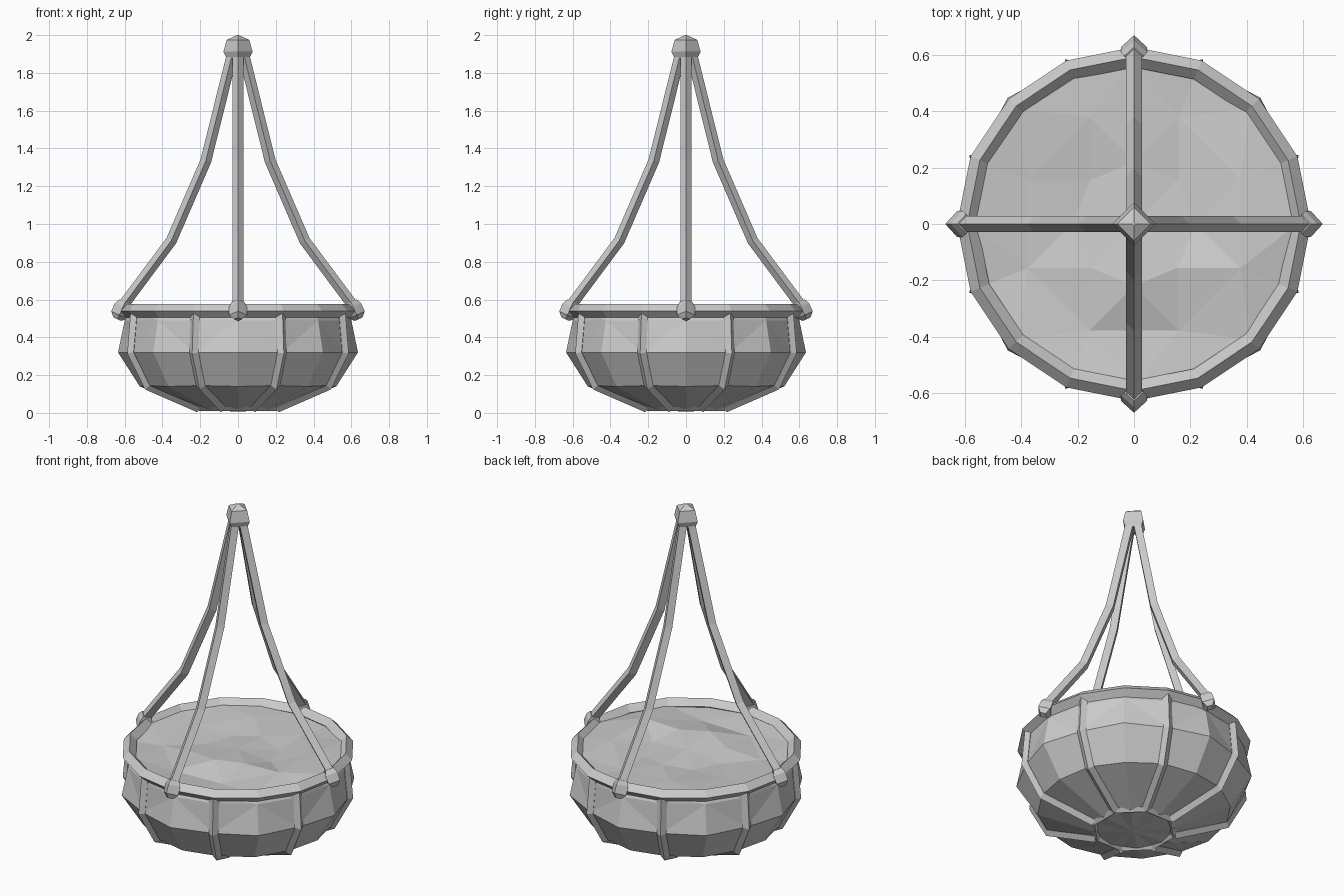
import bpy, bmesh, random
from math import sin, cos, pi
from mathutils import Vector, Matrix

if "Cube" in bpy.data.objects:
    bpy.data.objects.remove(bpy.data.objects["Cube"])

random.seed(4)


def make(name, verts, faces):
    me = bpy.data.meshes.new(name)
    me.from_pydata([tuple(v) for v in verts], [], faces)
    bm = bmesh.new()
    bm.from_mesh(me)
    bmesh.ops.recalc_face_normals(bm, faces=bm.faces)
    bm.to_mesh(me)
    bm.free()
    ob = bpy.data.objects.new(name, me)
    bpy.context.collection.objects.link(ob)
    return ob


def polar(r, a, z):
    return Vector((r * cos(a), r * sin(a), z))


def rings_mesh(name, rings, closed=False, caps=False):
    """Join equally sized rings of points with quads."""
    n, m = len(rings[0]), len(rings)
    verts = [p for ring in rings for p in ring]
    faces = []
    for i in range(m if closed else m - 1):
        j = (i + 1) % m
        for k in range(n):
            l = (k + 1) % n
            faces.append((i * n + k, i * n + l, j * n + l, j * n + k))
    if caps:
        faces += [tuple(range(n)), tuple(range((m - 1) * n, m * n))]
    return make(name, verts, faces)


def hoop(name, n, r, z, hw, hh, offset=0):
    """Ring with a diamond cross-section."""
    section = [(r + hw, z), (r, z + hh), (r - hw, z), (r, z - hh)]
    return rings_mesh(name, [[polar(q, offset + 2 * pi * i / n, h) for q, h in section]
                             for i in range(n)], closed=True)


def bar(name, path, angle, w):
    """Diamond bar along an (r, z) path in the vertical plane at the angle."""
    pts = [polar(r, angle, z) for r, z in path]
    side = Vector((-sin(angle), cos(angle), 0))
    rings = []
    for i, p in enumerate(pts):
        t = (pts[min(i + 1, len(pts) - 1)] - pts[max(i - 1, 0)]).normalized()
        up = t.cross(side)
        rings.append([p + side * w, p + up * w, p - side * w, p - up * w])
    return rings_mesh(name, rings, caps=True)


def knob(name, profile):
    """Four-sided turned knob."""
    return rings_mesh(name, [[polar(r, k * pi / 2, z) for k in range(4)]
                             for r, z in profile], caps=True)


# Frame: rim, base ring, ribs
hoop("rim", 16, 0.593, 0.54, 0.036, 0.036)
hoop("base_ring", 8, 0.222, 0.03, 0.022, 0.02, pi / 8)
rib_path = [(0.59, 0.53), (0.609, 0.32), (0.517, 0.145), (0.225, 0.028)]
for i in range(8):
    bar(f"rib_{i + 1}", rib_path, pi / 8 + i * pi / 4, 0.026)

# Liner bulging between the ribs
even = [(0.575, 0.54), (0.6, 0.49), (0.635, 0.32), (0.52, 0.14), (0.22, 0.02)]
odd = [(0.585, 0.54), (0.595, 0.49), (0.61, 0.32), (0.52, 0.145), (0.22, 0.03)]
verts = [polar(*((odd if k % 2 else even)[i][0], k * pi / 8, (odd if k % 2 else even)[i][1]))
         for i in range(5) for k in range(16)]
verts.append(Vector((0, 0, 0.006)))
faces = []
for i in range(4):
    for k in range(16):
        l = (k + 1) % 16
        a, b, c, d = i * 16 + k, i * 16 + l, (i + 1) * 16 + l, (i + 1) * 16 + k
        if i < 2:
            faces += [(a, b, d), (b, c, d)] if k % 2 else [(a, b, c), (a, c, d)]
            if i == 0 or k % 2 == 0:
                faces[-2:] = [(a, b, c), (a, c, d)]
        else:
            faces.append((a, b, c, d))
faces += [(64 + k, 64 + (k + 1) % 16, 80) for k in range(16)]
make("liner", verts, faces)

# Uneven soil surface
verts = [Vector((0, 0, 0.545))]
for r, amp in ((0.22, 0.03), (0.41, 0.03), (0.58, 0.012)):
    for k in range(16 if r > 0.5 else 8):
        n = 16 if r > 0.5 else 8
        off = pi / 8 if r == 0.41 else 0
        verts.append(polar(r, off + 2 * pi * k / n, 0.54 + random.uniform(-amp, amp)))
faces = []
for k in range(8):
    l = (k + 1) % 8
    a, b, c, d = 1 + k, 1 + l, 9 + k, 9 + l
    e, f, g, h = (17 + (2 * k + j) % 16 for j in (0, 1, 2, 3))
    faces += [(0, a, b), (a, c, b), (b, c, d), (c, e, f), (c, f, g), (c, g, d), (d, g, h)]
# the outer sector triangles keep one fan of two per inner point
faces = [q for i, q in enumerate(faces) if i % 7 in (0, 1, 2, 3, 4, 5)]
make("soil", verts, faces)

# Four hanging straps with end knobs
strap_path = [(0.615, 0.56), (0.353, 0.912), (0.17, 1.335), (0.025, 1.92)]
for i in range(4):
    a = i * pi / 2
    bar(f"strap_{i + 1}", strap_path, a, 0.029)
    k = knob(f"strap_knob_{i + 1}", [(0.022, -0.055), (0.047, -0.03), (0.047, 0.018), (0.034, 0.045)])
    k.data.transform(Matrix.Rotation(a, 4, 'Z') @ Matrix.Translation((0.616, 0, 0.546))
                     @ Matrix.Rotation(-0.42, 4, 'Y'))

# Top knob joining the straps
knob("top_knob", [(0.062, 1.88), (0.077, 1.912), (0.06, 1.975), (0.004, 2.0)])
